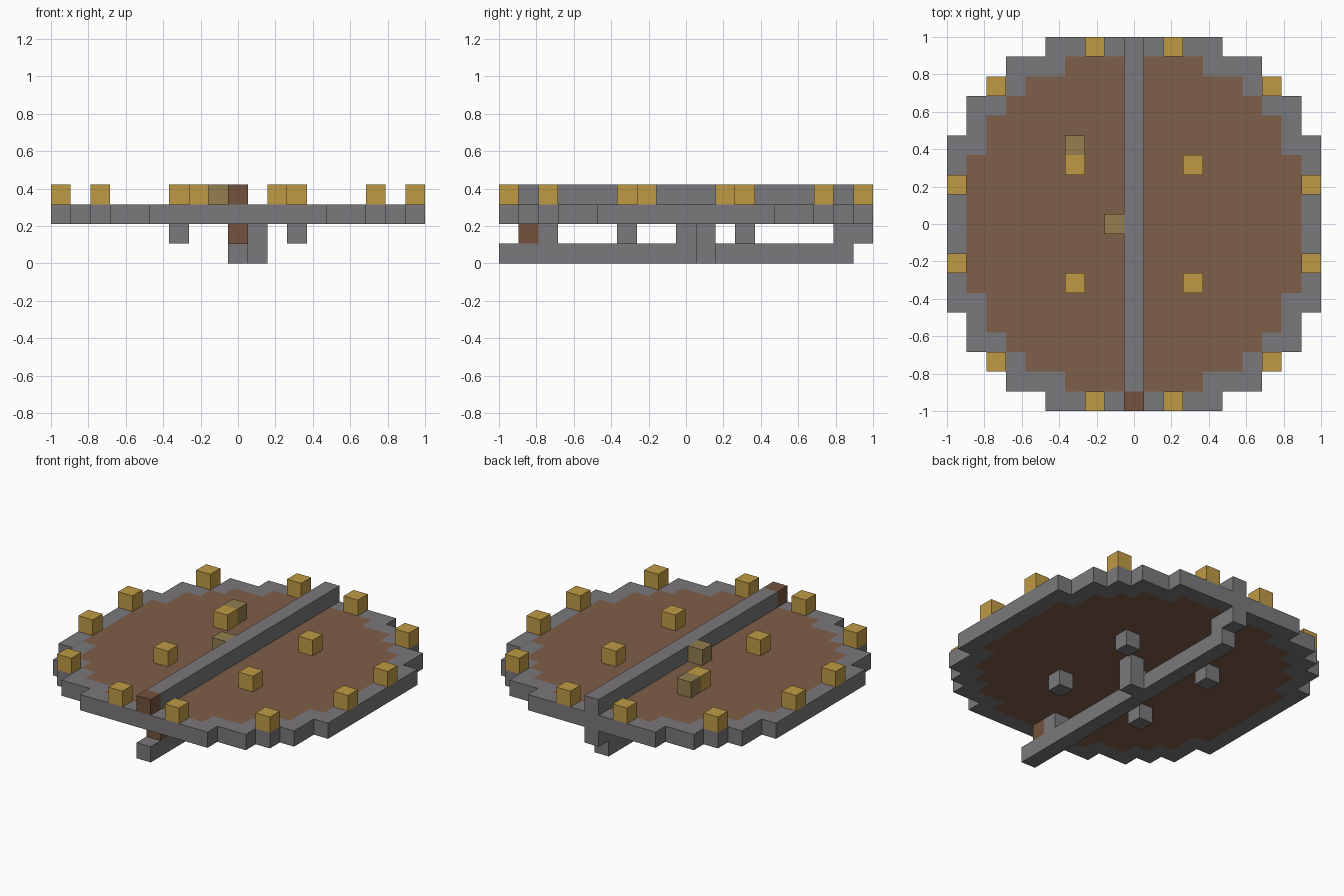
import bpy, bmesh
from mathutils import Matrix, Vector

if "Cube" in bpy.data.objects:
    bpy.data.objects.remove(bpy.data.objects["Cube"], do_unlink=True)

U = 2 / 19  # one block


def material(name, rgb):
    linear = [((c / 255 + 0.055) / 1.055) ** 2.4 for c in rgb] + [1]
    m = bpy.data.materials.new(name)
    m.use_nodes = True
    m.diffuse_color = linear
    bsdf = m.node_tree.nodes["Principled BSDF"]
    bsdf.inputs["Base Color"].default_value = linear
    bsdf.inputs["Roughness"].default_value = 0.9
    return m


stone = material("grey stone", (122, 120, 123))
wood = material("brown wood", (127, 94, 72))
bark = material("dark bark", (116, 82, 60))
gold = material("gold", (191, 154, 69))
olive = material("dull olive", (148, 126, 79))


def finish(name, bm, *mats):
    mesh = bpy.data.meshes.new(name)
    bm.to_mesh(mesh)
    bm.free()
    for m in mats:
        mesh.materials.append(m)
    obj = bpy.data.objects.new(name, mesh)
    bpy.context.collection.objects.link(obj)
    return obj


def block(name, mat, x, y, z, y_end=None, height=1):
    """Box on the block grid: x, y are cell indices from the centre, z is the layer."""
    length = 1 if y_end is None else y_end - y + 1
    bm = bmesh.new()
    centre = Vector((x, y + (length - 1) / 2, z + height / 2)) * U
    size = Matrix.Diagonal((U, length * U, height * U, 1))
    bmesh.ops.create_cube(bm, size=1, matrix=Matrix.Translation(centre) @ size)
    return finish(name, bm, mat)


# Stepped round platform: half widths by row, outermost row last
RIM = [9, 9, 9, 9, 9, 8, 8, 7, 6, 4]
FLOOR = [8, 8, 8, 8, 7, 7, 6, 5, 3, -1]


def inside(face, widths):
    c = face.calc_center_median() / U
    return abs(round(c.x)) <= widths[abs(round(c.y))]


bm = bmesh.new()
bmesh.ops.create_grid(bm, x_segments=19, y_segments=19, size=1,
                      matrix=Matrix.Translation((0, 0, 2 * U)))
outside = [f for f in bm.faces if not inside(f, RIM)]
bmesh.ops.delete(bm, geom=outside, context='FACES')
for f in bm.faces:
    f.material_index = 1 if inside(f, FLOOR) else 0
base = bm.faces[:]
raised = bmesh.ops.extrude_face_region(bm, geom=base, use_keep_orig=True)["geom"]
bmesh.ops.translate(bm, vec=(0, 0, U),
                    verts=[v for v in raised if isinstance(v, bmesh.types.BMVert)])
for f in bm.faces:
    if abs(f.normal.z) < 0.5:
        f.normal_update()
    if abs(f.normal.z) < 0.5:
        f.material_index = 0
bmesh.ops.recalc_face_normals(bm, faces=bm.faces[:])
bmesh.ops.dissolve_limit(bm, angle_limit=0.01, verts=bm.verts[:], edges=bm.edges[:],
                         delimit={'MATERIAL'})
finish("platform", bm, stone, wood)

# Beam across the top with a dark front end
block("top_beam", stone, 0, -8, 3, y_end=9)
block("top_beam_end", bark, 0, -9, 3)

# Beam below and the blocks that join it to the platform
block("lower_beam", stone, 0, -9, 0, y_end=8)
block("rear_support", stone, 0, 8, 1, y_end=9)
block("centre_support", stone, 0, 0, 1)
block("side_post", stone, 1, 1, 0, height=2)
block("front_support", stone, 0, -7, 1)
block("front_dark_support", bark, 0, -8, 1)

# Gold blocks around the rim and on the floor, with feet under the floor ones
for sx in (-1, 1):
    for sy in (-1, 1):
        side = ("left" if sx > 0 else "right") + ("_front" if sy < 0 else "_back")
        for part, x, y in (("rim_block_side", 9, 2), ("rim_block_corner", 7, 7),
                           ("rim_block_end", 2, 9), ("floor_block", 3, 3)):
            block(f"{part}_{side}", gold, sx * x, sy * y, 3)
        block(f"foot_{side}", stone, sx * 3, sy * 3, 1)

# Dull blocks on the floor
block("dull_block_centre", olive, -1, 0, 3)
block("dull_block_back", olive, -3, 4, 3)
